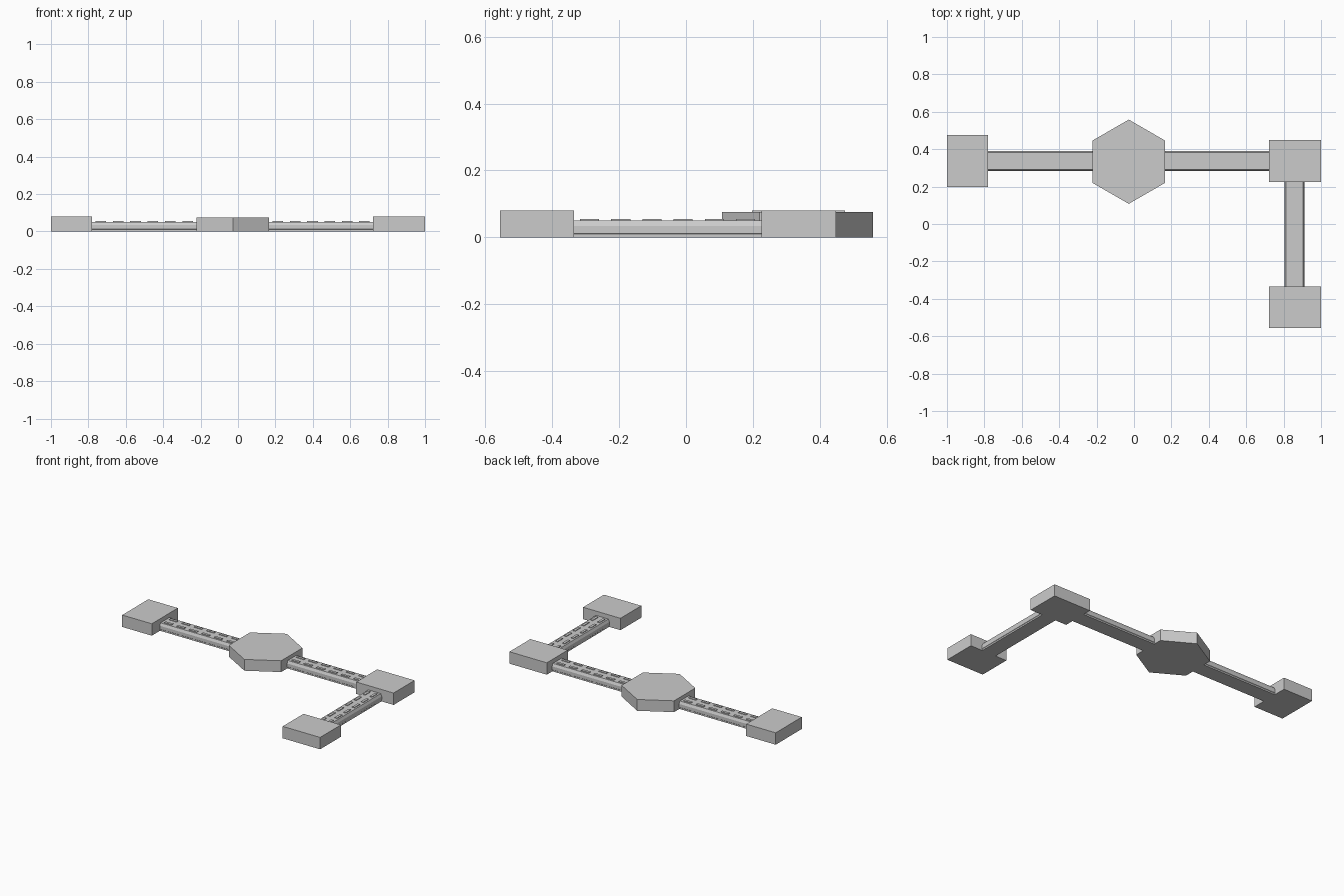
import bpy, bmesh, math
from mathutils import Matrix

if "Cube" in bpy.data.objects:
    bpy.data.objects.remove(bpy.data.objects["Cube"])

light = bpy.data.materials.new("light_tile")
light.diffuse_color = (0.75, 0.75, 0.75, 1)
light.use_nodes = True
light.node_tree.nodes["Principled BSDF"].inputs["Base Color"].default_value = light.diffuse_color


def finish(bm, name):
    bmesh.ops.recalc_face_normals(bm, faces=bm.faces[:])
    me = bpy.data.meshes.new(name)
    bm.to_mesh(me)
    bm.free()
    me.materials.append(None)      # plain grey
    me.materials.append(light)     # light pattern
    ob = bpy.data.objects.new(name, me)
    bpy.context.collection.objects.link(ob)
    return ob


def platform(name, x0, x1, y0, y1, nx, ny, h=0.08):
    """Square block with a checkered top."""
    bm = bmesh.new()
    w, d = (x1 - x0) / nx, (y1 - y0) / ny
    vs = [[bm.verts.new((x0 + i * w, y0 + j * d, h)) for j in range(ny + 1)]
          for i in range(nx + 1)]
    for i in range(nx):
        for j in range(ny):
            f = bm.faces.new((vs[i][j], vs[i + 1][j], vs[i + 1][j + 1], vs[i][j + 1]))
            f.material_index = (i + j) % 2
    # walls and floor
    rim = [v[0] for v in vs] + vs[nx][1:] + [v[ny] for v in vs[nx - 1::-1]] + vs[0][ny - 1:0:-1]
    low = [bm.verts.new((v.co.x, v.co.y, 0)) for v in rim]
    n = len(rim)
    for k in range(n):
        m = (k + 1) % n
        bm.faces.new((low[k], low[m], rim[m], rim[k]))
    bm.faces.new(low[::-1])
    return finish(bm, name)


def hexagon_room(name, cx, cy, h=0.076):
    """Hexagonal block with concentric light and dark rings on top."""
    bm = bmesh.new()
    apothems = [0.195, 0.195, 0.165, 0.14, 0.11, 0.085, 0.055]
    rings = []
    for k, a in enumerate(apothems):
        r = a / math.cos(math.pi / 6)
        rings.append([bm.verts.new((cx + r * math.cos(math.radians(30 + 60 * i)),
                                    cy + r * math.sin(math.radians(30 + 60 * i)),
                                    h if k else 0)) for i in range(6)])
    for k in range(len(rings) - 1):
        a, b = rings[k], rings[k + 1]
        for i in range(6):
            j = (i + 1) % 6
            f = bm.faces.new((a[i], a[j], b[j], b[i]))
            f.material_index = 1 if k in (2, 4) else 0
    bm.faces.new(rings[0][::-1])
    bm.faces.new(rings[-1]).material_index = 1
    return finish(bm, name)


def corridor(name, cx, cy, length, angle=0):
    """Low walkway with chamfered sides and two rows of raised dashes."""
    bm = bmesh.new()
    half = [(0.052, 0), (0.052, 0.01), (0.054, 0.012), (0.054, 0.034), (0.046, 0.051)]
    profile = half + [(-y, z) for y, z in reversed(half)]
    a, b = ([bm.verts.new((s * length / 2, y, z)) for y, z in profile] for s in (-1, 1))
    n = len(profile)
    for k in range(n):
        m = (k + 1) % n
        bm.faces.new((a[k], a[m], b[m], b[k]))
    bm.faces.new(a)
    bm.faces.new(b[::-1])
    # dashes
    pitch = length / 6
    for i in range(6):
        for s in (-1, 1):
            mat = (Matrix.Translation(((i - 2.5) * pitch, s * 0.026, 0.053))
                   @ Matrix.Diagonal((0.057, 0.017, 0.004, 1)))
            cube = bmesh.ops.create_cube(bm, size=1, matrix=mat)
            for f in {f for v in cube["verts"] for f in v.link_faces}:
                f.material_index = 1
    ob = finish(bm, name)
    ob.location = (cx, cy, 0)
    ob.rotation_euler.z = angle
    return ob


# Rooms
platform("west_room", -1.0, -0.78, 0.198, 0.475, 5, 6)
platform("north_east_room", 0.722, 1.0, 0.225, 0.448, 6, 5)
platform("south_east_room", 0.722, 1.0, -0.556, -0.335, 6, 5)
hexagon_room("hexagon_room", -0.028, 0.333)

# Walkways joining them
corridor("west_walkway", -0.5015, 0.337, 0.557)
corridor("east_walkway", 0.4445, 0.337, 0.555)
corridor("south_walkway", 0.858, -0.055, 0.56, math.pi / 2)
